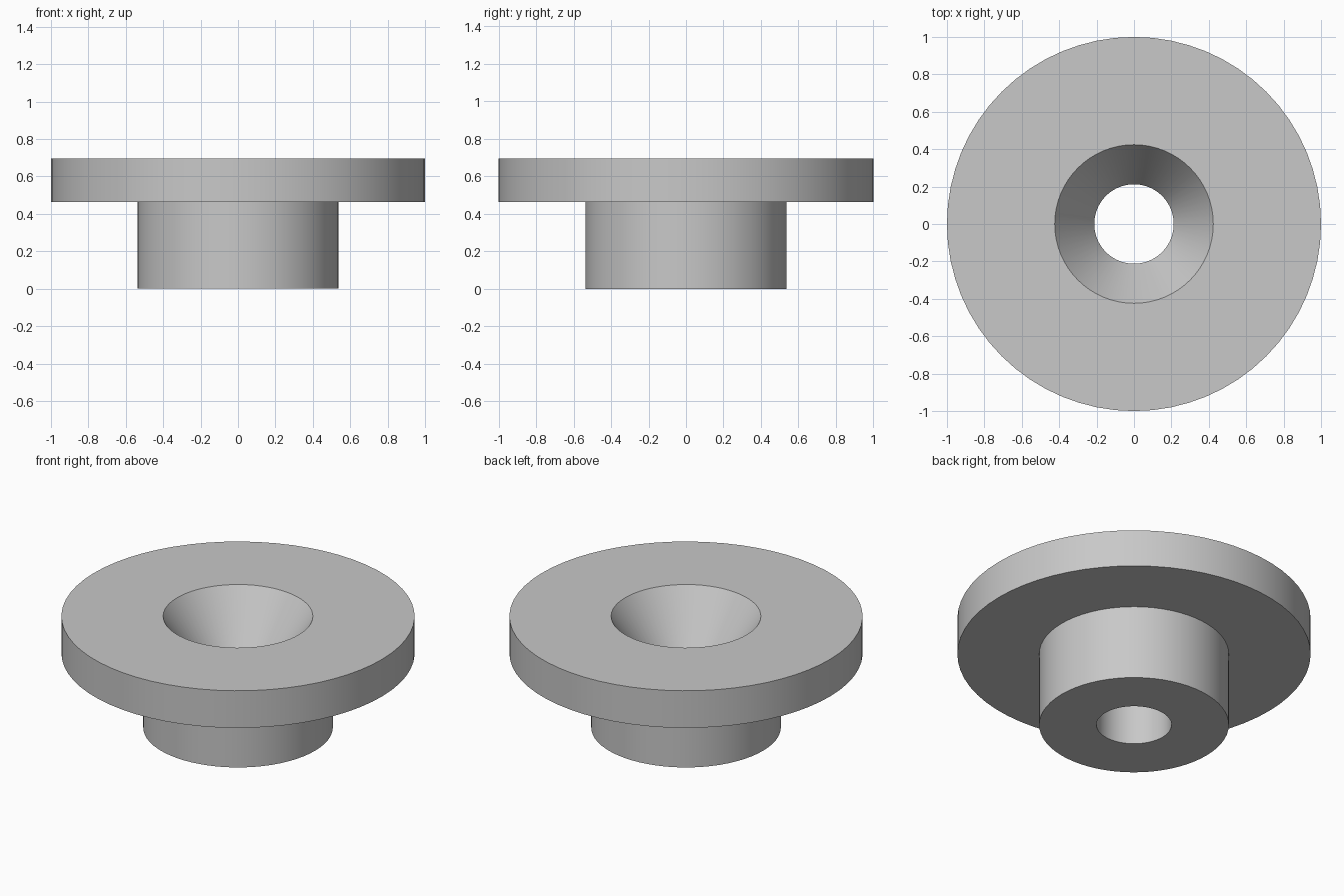
import bpy
import bmesh
import math

cube = bpy.data.objects.get("Cube")
if cube:
    bpy.data.objects.remove(cube, do_unlink=True)

SEGMENTS = 64
HEIGHT = 0.695
FLANGE_BOTTOM = 0.463
FLANGE_R, BOSS_R, HOLE_R, SINK_R = 1.0, 0.537, 0.2125, 0.424
SINK_BOTTOM = 0.386

# Grey finish
grey = bpy.data.materials.new("light_grey")
grey.use_nodes = True
colour = (0.58, 0.58, 0.58, 1.0)
grey.diffuse_color = colour
grey.node_tree.nodes["Principled BSDF"].inputs["Base Color"].default_value = colour

# Closed cross-section: bore, boss, flange, countersink
profile = [
    (HOLE_R, 0), (BOSS_R, 0),
    (BOSS_R, FLANGE_BOTTOM), (FLANGE_R, FLANGE_BOTTOM),
    (FLANGE_R, HEIGHT), (SINK_R, HEIGHT),
    (HOLE_R, SINK_BOTTOM),
]

# Spin the cross-section into a flanged bushing
bm = bmesh.new()
verts = [bm.verts.new((r, 0, z)) for r, z in profile]
edges = [bm.edges.new((v, verts[(i + 1) % len(verts)])) for i, v in enumerate(verts)]
bmesh.ops.spin(bm, geom=verts + edges, cent=(0, 0, 0), axis=(0, 0, 1),
               angle=math.tau, steps=SEGMENTS, use_merge=True)
bmesh.ops.remove_doubles(bm, verts=bm.verts, dist=0.0001)
bmesh.ops.recalc_face_normals(bm, faces=bm.faces)

mesh = bpy.data.meshes.new("flanged_bushing")
bm.to_mesh(mesh)
bm.free()
mesh.materials.append(grey)
bushing = bpy.data.objects.new("flanged_bushing", mesh)
bpy.context.collection.objects.link(bushing)

# Smooth round walls, sharp rims
bpy.ops.object.select_all(action="DESELECT")
bushing.select_set(True)
bpy.context.view_layer.objects.active = bushing
bpy.ops.object.shade_smooth_by_angle(angle=math.radians(30))
